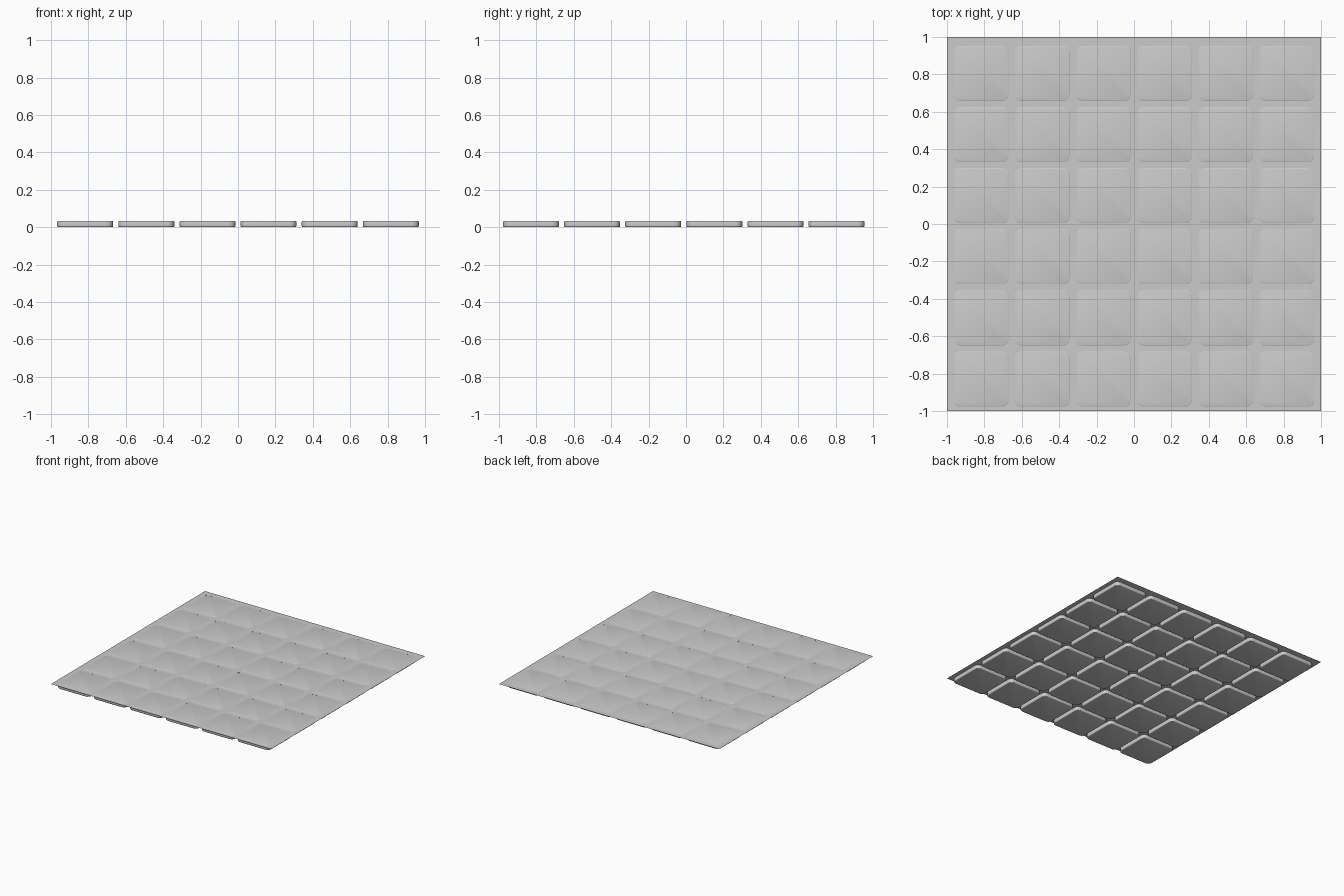
import bpy, bmesh, math

if "Cube" in bpy.data.objects:
    bpy.data.objects.remove(bpy.data.objects["Cube"])

TOP, H = 0.0325, 0.0335   # sheet height, tile thickness
SIZE, STEP, R, B = 0.299, 0.3268, 0.036, 0.006


def make(name, bm):
    me = bpy.data.meshes.new(name)
    bm.to_mesh(me)
    bm.free()
    ob = bpy.data.objects.new(name, me)
    bpy.context.collection.objects.link(ob)
    return ob


# thin backing sheet
bm = bmesh.new()
bmesh.ops.create_grid(bm, x_segments=1, y_segments=1, size=1, )
bmesh.ops.translate(bm, verts=bm.verts, vec=(0, 0, TOP))
make("backing_sheet", bm)


# rounded tile, stacked from rounded-square rings
def ring(bm, cx, cy, half, r, z, seg=6):
    vs = []
    for q in range(4):
        sx, sy = ((1, 1), (-1, 1), (-1, -1), (1, -1))[q]
        for i in range(seg + 1):
            a = math.pi / 2 * (q + i / seg)
            vs.append(bm.verts.new((cx + sx * (half - r) + r * math.cos(a),
                                    cy + sy * (half - r) + r * math.sin(a), z)))
    return vs


def tile(bm, cx, cy):
    # softened lower and upper rims
    angles = [math.pi / 2 * k / 3 for k in range(4)]
    prof = [(B * (1 - math.sin(a)), B * (1 - math.cos(a))) for a in angles]
    levels = prof + [(i, H - z) for i, z in reversed(prof)]
    rings = [ring(bm, cx, cy, SIZE / 2 - i, R - i, z) for i, z in levels]
    bm.faces.new(rings[0][::-1])
    bm.faces.new(rings[-1])
    for a, b in zip(rings, rings[1:]):
        for k in range(len(a)):
            n = (k + 1) % len(a)
            bm.faces.new((a[k], a[n], b[n], b[k]))


bm = bmesh.new()
for ix in range(6):
    for iy in range(6):
        tile(bm, (ix - 2.5) * STEP, (iy - 2.5) * STEP - 0.012)
tiles = make("tiles", bm)

bpy.context.view_layer.objects.active = tiles
tiles.select_set(True)
bpy.ops.object.shade_smooth_by_angle(angle=math.radians(40))
